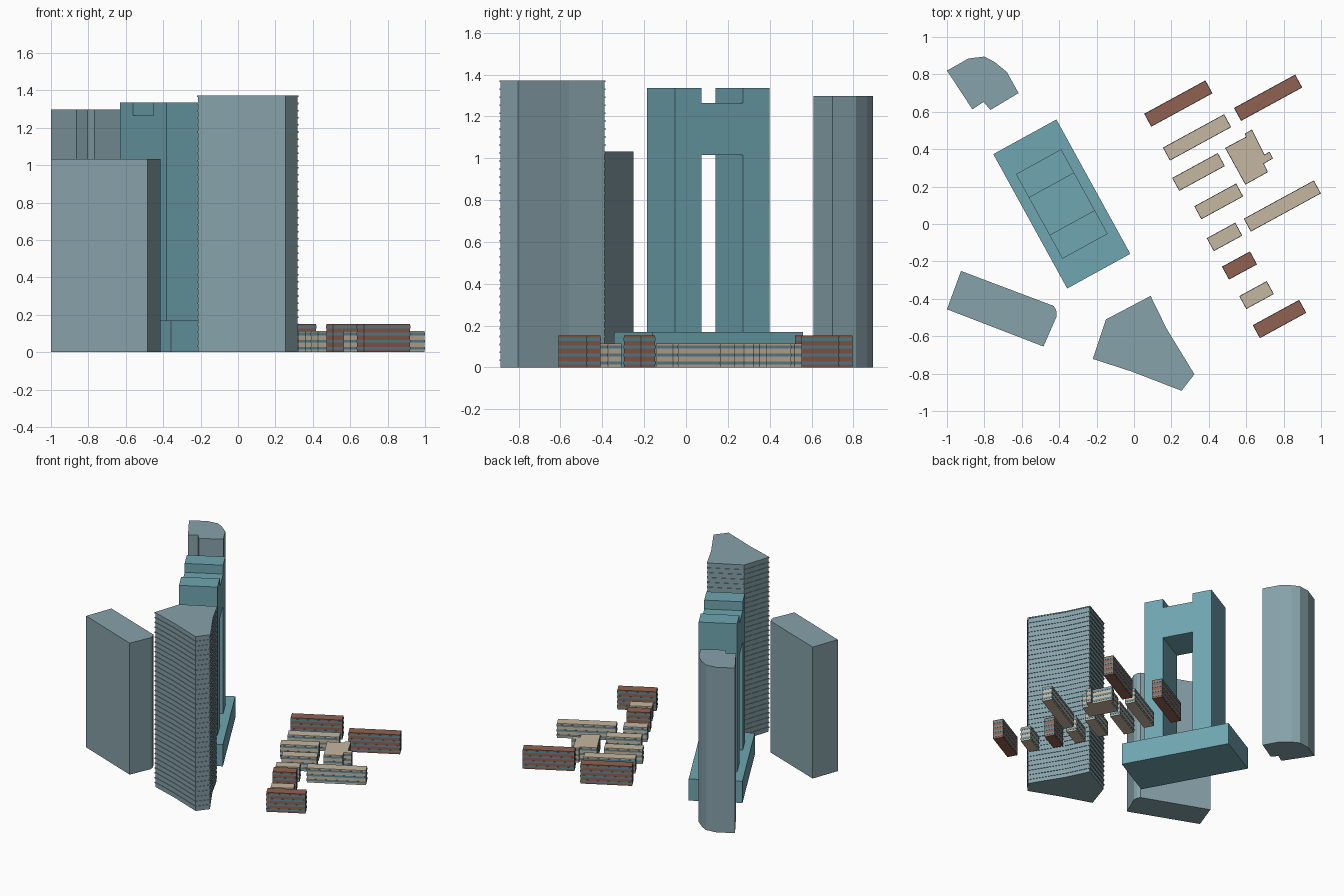
import bpy, bmesh, math
from mathutils import Matrix, Vector

if "Cube" in bpy.data.objects:
    bpy.data.objects.remove(bpy.data.objects["Cube"])


def material(name, rgb):
    m = bpy.data.materials.new(name)
    m.diffuse_color = (*rgb, 1)
    m.use_nodes = True
    m.node_tree.nodes["Principled BSDF"].inputs["Base Color"].default_value = m.diffuse_color
    return m


GREY = material("grey_glass", (0.24, 0.36, 0.40))
TEAL = material("teal_glass", (0.16, 0.38, 0.44))
TAN = material("tan_wall", (0.56, 0.47, 0.35))
RED = material("brick_wall", (0.28, 0.12, 0.08))
WINDOW = material("window_glass", (0.12, 0.25, 0.31))


def add_prism(bm, pts, z0, z1, slot=0):
    low = [bm.verts.new((x, y, z0)) for x, y in pts]
    high = [bm.verts.new((x, y, z1)) for x, y in pts]
    n = len(pts)
    faces = [bm.faces.new(low[::-1]), bm.faces.new(high)]
    for i in range(n):
        j = (i + 1) % n
        faces.append(bm.faces.new((low[i], low[j], high[j], high[i])))
    for f in faces:
        f.material_index = slot


def finish(name, bm, mats, matrix=None):
    bmesh.ops.recalc_face_normals(bm, faces=bm.faces)
    me = bpy.data.meshes.new(name)
    bm.to_mesh(me)
    bm.free()
    for m in mats:
        me.materials.append(m)
    ob = bpy.data.objects.new(name, me)
    bpy.context.collection.objects.link(ob)
    if matrix:
        ob.matrix_world = matrix
    return ob


def grow(pts, d):
    """Offset a closed outline outwards by d with mitred corners."""
    p = [Vector(q) for q in pts]
    area = sum(a.x * b.y - b.x * a.y for a, b in zip(p, p[1:] + p[:1]))
    s = 1 if area > 0 else -1
    out = []
    for i, c in enumerate(p):
        e0 = (c - p[i - 1]).normalized()
        e1 = (p[(i + 1) % len(p)] - c).normalized()
        n0, n1 = Vector((e0.y, -e0.x)) * s, Vector((e1.y, -e1.x)) * s
        out.append(c + (n0 + n1) * d / (1 + n0.dot(n1)))
    return [(v.x, v.y) for v in out]


def banded(name, pts, height, floors, mats, d, lo, hi, matrix=None):
    """Prism with one thin proud band per floor, at lo..hi of the floor height."""
    bm = bmesh.new()
    add_prism(bm, pts, 0, height)
    ring, step = grow(pts, d), height / floors
    for i in range(floors):
        add_prism(bm, ring, (i + lo) * step, (i + hi) * step, len(mats) - 1)
    return finish(name, bm, mats, matrix)


def tower(name, pts, height):
    bm = bmesh.new()
    add_prism(bm, pts, 0, height)
    return finish(name, bm, [GREY])


def rect(l, w):
    return [(-l/2, -w/2), (l/2, -w/2), (l/2, w/2), (-l/2, w/2)]


def placed(x, y, deg):
    return Matrix.Translation((x, y, 0)) @ Matrix.Rotation(math.radians(deg), 4, 'Z')


# Plain towers: curved back tower and front slab tower
tower("curved_tower", [(-1.0, .82), (-.885, .885), (-.80, .895), (-.745, .866),
      (-.68, .813), (-.617, .70), (-.767, .61), (-.805, .652), (-.864, .613)], 1.297)
tower("slab_tower", [(-.925, -.251), (-.43, -.438), (-.416, -.46), (-.414, -.495),
      (-.484, -.655), (-1.0, -.456)], 1.033)

# Tall tower with a thin ledge at every floor
banded("ledged_tower", [(.087, -.39), (.17, -.56), (.318, -.803), (.253, -.887),
       (-.008, -.786), (-.215, -.719), (-.147, -.513)],
       1.372, 36, [GREY], .004, .78, 1.0)

# Gate tower on a podium: H-shaped profile extruded sideways
gate_place = placed(-.386, .107, -61.2)
bm = bmesh.new()
add_prism(bm, rect(.82, .385), 0, .17)
finish("gate_podium", bm, [TEAL], gate_place)

half = [(.114, .15), (.258, .15), (.258, 1.335), (.114, 1.335), (.114, 1.265)]
profile = [(.114, 1.015)] + half + [(-x, z) for x, z in half[::-1]] + [(-.114, 1.015)]
bm = bmesh.new()
add_prism(bm, profile, -.138, .138)
finish("gate_tower", bm, [TEAL], gate_place @ Matrix.Rotation(math.pi/2, 4, 'X'))

# Low blocks: x, y, length, brick or tan
blocks = [
    (.237, .644, .37, RED), (.717, .675, .37, RED),
    (.564, -.222, .168, RED), (.778, -.508, .28, RED),
    (.337, .463, .37, TAN), (.345, .278, .275, TAN),
    (.453, .121, .252, TAN), (.793, .096, .424, TAN),
    (.484, -.069, .171, TAN), (.655, -.38, .165, TAN),
]
for i, (x, y, l, mat) in enumerate(blocks):
    floors = 4 if mat is RED else 3
    banded(f"low_block_{i + 1}", rect(l, .076), .038 * floors, floors,
           [mat, WINDOW], .0015, .35, .75, placed(x, y, 28.6))

# Central hall with side wings
banded("central_hall", [(.489, .406), (.60, .465), (.594, .482), (.63, .503),
       (.698, .369), (.724, .385), (.741, .351), (.693, .323), (.714, .278),
       (.596, .212)], .114, 3, [TAN, WINDOW], .0015, .35, .75)
